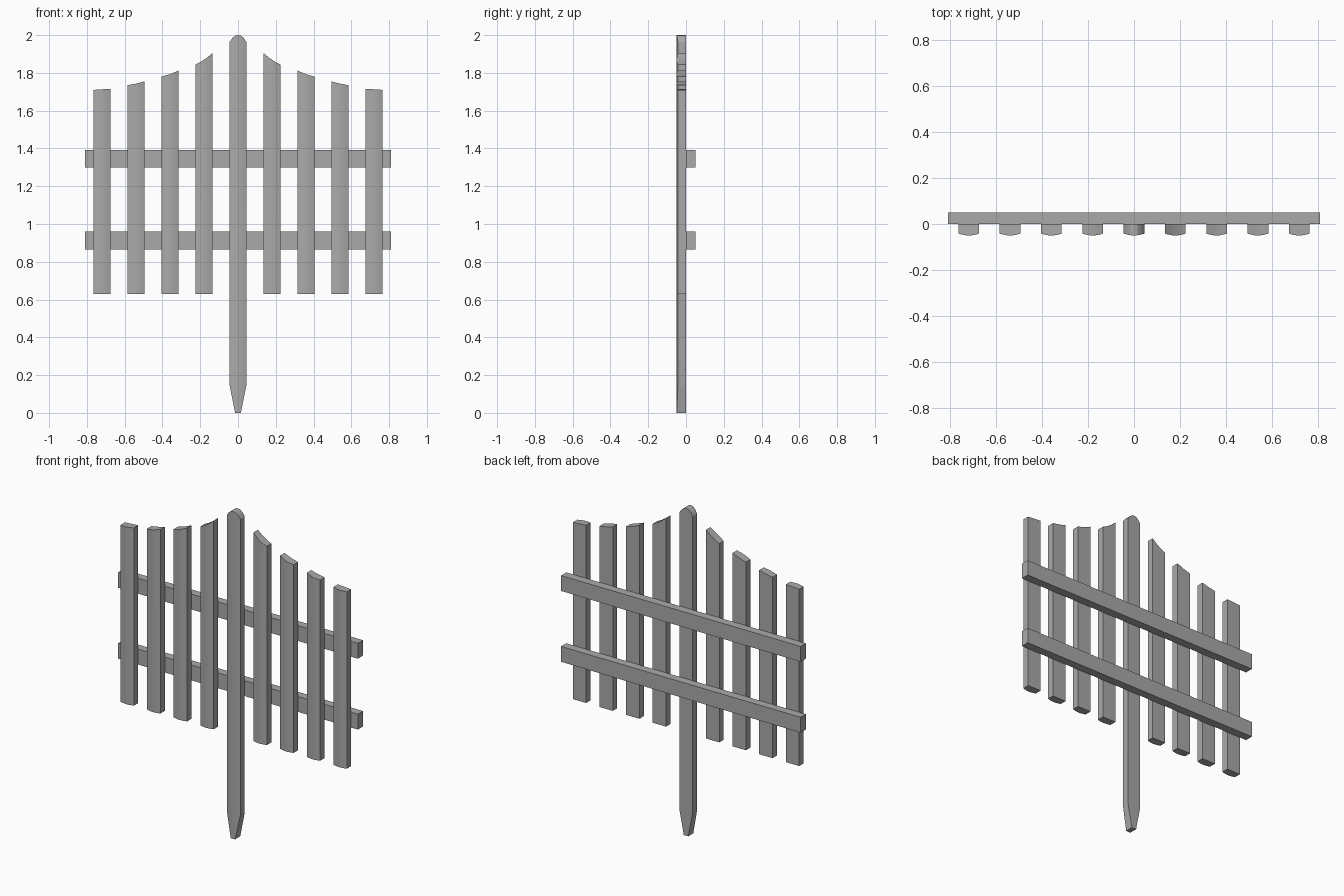
import bpy
import bmesh
import math

cube = bpy.data.objects.get("Cube")
if cube:
    bpy.data.objects.remove(cube, do_unlink=True)

grey = bpy.data.materials.new("grey wood")
grey.use_nodes = True
colour = (0.4, 0.4, 0.4, 1)
grey.diffuse_color = colour
grey.node_tree.nodes["Principled BSDF"].inputs["Base Color"].default_value = colour

HALF = 0.045   # half width of a picket
SIDE, CROWN = 0.042, 0.05   # depth at the edge and at the middle


def finish(name, bm):
    bmesh.ops.recalc_face_normals(bm, faces=bm.faces)
    mesh = bpy.data.meshes.new(name)
    bm.to_mesh(mesh)
    bm.free()
    obj = bpy.data.objects.new(name, mesh)
    bpy.context.collection.objects.link(obj)
    mesh.materials.append(grey)
    return obj


def interpolate(points, x):
    for (x0, z0), (x1, z1) in zip(points, points[1:]):
        if x <= x1 + 1e-6:
            return z0 + (z1 - z0) * (x - x0) / (x1 - x0)
    return points[-1][1]


def slat(name, centre, top, bottom):
    """Board with a crowned front, cut to top(x) and bottom(x)."""
    bm = bmesh.new()
    rings = []
    for i in range(13):
        u = -1 + i / 6
        x = centre + u * HALF
        front = -SIDE - (CROWN - SIDE) * math.cos(u * math.pi / 2)
        lo, hi = bottom(x), top(x)
        rings.append([bm.verts.new(p) for p in
                      ((x, front, lo), (x, front, hi), (x, 0, hi), (x, 0, lo))])
    for a, b in zip(rings, rings[1:]):
        for k in range(4):
            n = (k + 1) % 4
            bm.faces.new((a[k], b[k], b[n], a[n]))
    bm.faces.new(rings[0])
    bm.faces.new(rings[-1])
    obj = finish(name, bm)
    bpy.ops.object.select_all(action='DESELECT')
    obj.select_set(True)
    bpy.context.view_layer.objects.active = obj
    bpy.ops.object.shade_smooth_by_angle(angle=math.radians(25))


# Side pickets follow a sweeping curve that falls away from the middle
sweep = [(0.135, 1.905), (0.165, 1.88), (0.195, 1.86), (0.225, 1.845),
         (0.315, 1.812), (0.36, 1.793), (0.405, 1.78), (0.495, 1.755),
         (0.54, 1.743), (0.585, 1.735), (0.675, 1.716), (0.765, 1.71)]
for side, sign in (("left", 1), ("right", -1)):
    for n in range(1, 5):
        slat(f"{side}_picket_{n}", sign * 0.18 * n,
             lambda x: interpolate(sweep, abs(x)), lambda x: 0.63)

# Central stake with a rounded head and a pointed foot
head = [(0, 2.0), (0.015, 1.997), (0.03, 1.985), (0.045, 1.963)]
foot = [(0, 0), (0.015, 0), (0.045, 0.15)]
slat("centre_stake", 0, lambda x: interpolate(head, abs(x)),
     lambda x: interpolate(foot, abs(x)))

# Horizontal rails behind the pickets
for name, z in (("lower_rail", 0.912), ("upper_rail", 1.345)):
    bm = bmesh.new()
    bmesh.ops.create_cube(bm, size=1)
    bmesh.ops.scale(bm, vec=(1.62, 0.05, 0.094), verts=bm.verts)
    bmesh.ops.translate(bm, vec=(0, 0.025, z), verts=bm.verts)
    finish(name, bm)
